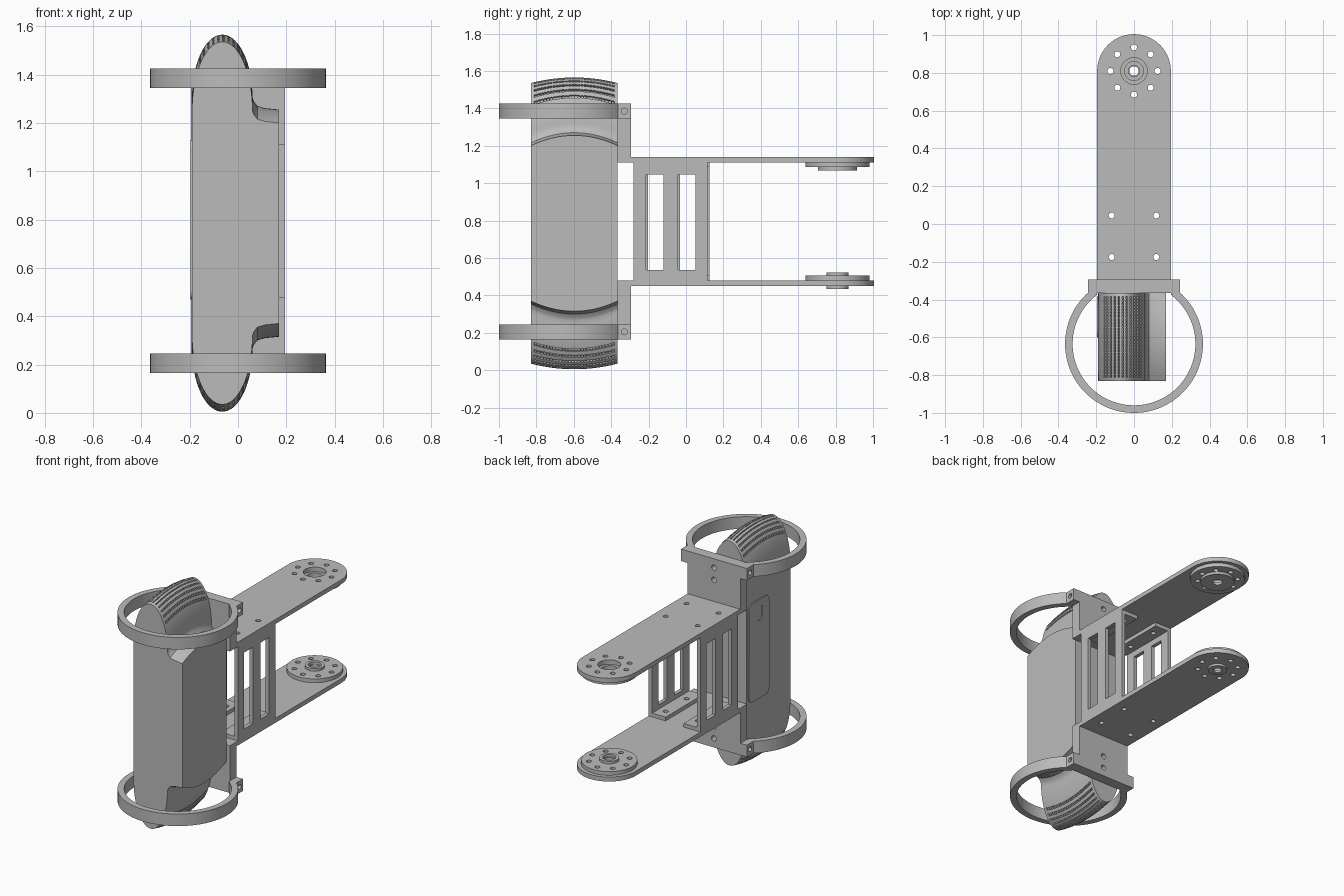
import bpy, bmesh
from math import sin, cos, pi, radians
from mathutils import Vector

cube = bpy.data.objects.get("Cube")
if cube:
    bpy.data.objects.remove(cube)

grey = bpy.data.materials.new("light_grey")
grey.use_nodes = True
grey.diffuse_color = (0.5, 0.5, 0.5, 1)
grey.node_tree.nodes["Principled BSDF"].inputs["Base Color"].default_value = (0.5, 0.5, 0.5, 1)

MID = 0.795          # height the brackets mirror about
HUB_Y = 0.81         # pivot position on the arms
RING_Y = -0.635      # centre of the clamp rings


def finish(name, bm, smooth=True):
    bmesh.ops.recalc_face_normals(bm, faces=bm.faces)
    mesh = bpy.data.meshes.new(name)
    bm.to_mesh(mesh)
    bm.free()
    mesh.materials.append(grey)
    ob = bpy.data.objects.new(name, mesh)
    bpy.context.collection.objects.link(ob)
    if smooth:
        activate(ob)
        bpy.ops.object.shade_smooth_by_angle(angle=radians(30))
    return ob


def activate(ob):
    bpy.ops.object.select_all(action='DESELECT')
    ob.select_set(True)
    bpy.context.view_layer.objects.active = ob


def add_prism(bm, outline, lo, hi, axis='Z'):
    """Extrude a flat outline along an axis."""
    place = {'X': lambda a, b, c: (c, a, b),
             'Y': lambda a, b, c: (a, c, b),
             'Z': lambda a, b, c: (a, b, c)}[axis]
    ends = [[bm.verts.new(place(a, b, c)) for a, b in outline] for c in (lo, hi)]
    for end in ends:
        bm.faces.new(end)
    n = len(outline)
    for i in range(n):
        j = (i + 1) % n
        bm.faces.new((ends[0][i], ends[0][j], ends[1][j], ends[1][i]))


def arc(cx, cy, r, start, end, n):
    angles = [radians(start + (end - start) * i / n) for i in range(n + 1)]
    return [(cx + r * cos(t), cy + r * sin(t)) for t in angles]


def circle(cx, cy, r, n=32):
    return arc(cx, cy, r, 0, 360, n)[:-1]


def rect(a0, a1, b0, b1):
    return [(a0, b0), (a1, b0), (a1, b1), (a0, b1)]


def rounded(a0, a1, b0, b1, r):
    corners = [(a1 - r, b1 - r), (a0 + r, b1 - r), (a0 + r, b0 + r), (a1 - r, b0 + r)]
    return [p for k, (a, b) in enumerate(corners)
            for p in arc(a, b, r, 90 * k, 90 * k + 90, 6)]


def prism(name, outline, lo, hi, axis='Z', cuts=()):
    """Make a solid prism, then cut it with (outline, lo, hi, axis) prisms."""
    bm = bmesh.new()
    add_prism(bm, outline, lo, hi, axis)
    ob = finish(name, bm, smooth=not cuts)
    if cuts:
        cutter_bm = bmesh.new()
        for cut in cuts:
            add_prism(cutter_bm, *cut)
        cutter = finish(name + "_cutter", cutter_bm, smooth=False)
        cutter.hide_render = True
        mod = ob.modifiers.new("holes", 'BOOLEAN')
        mod.operation, mod.solver, mod.object = 'DIFFERENCE', 'EXACT', cutter
        activate(ob)
        bpy.ops.object.modifier_apply(modifier=mod.name)
        bpy.data.objects.remove(cutter)
        activate(ob)
        bpy.ops.object.shade_smooth_by_angle(angle=radians(30))
    return ob


# Main body: side profile lofted across y with bulging ends and a vented grille
TIP_X, TIP_R, TIP_BASE, TIP_H, BODY_MID = -0.065, 0.125, 1.25, 0.285, 0.785
SEGS, SLICES, Y0, Y1 = 36, 28, -0.83, -0.365
upper = []                                   # x, z, bulge, vent flag
for i in range(SEGS + 1):
    t = pi - pi * i / SEGS
    vent = sin(t) > 0.62 and i % 2 == 0
    upper.append((TIP_X + TIP_R * cos(t), TIP_BASE + TIP_H * sin(t), 0.055 - 0.025 * sin(t), vent))
for x, z in [(0.065, 1.235), (0.08, 1.215), (0.11, 1.206), (0.17, 1.2)]:
    upper.append((x, z, 0.055, False))
lower = [(x, 2 * BODY_MID - z, -b, False) for x, z, b, v in reversed(upper)]
count = len(upper)
for i in range(count - 1):
    if upper[i][3]:
        k = count - 2 - i
        lower[k] = lower[k][:3] + (True,)
profile = upper + lower

bm = bmesh.new()
rows = []
for s in range(SLICES + 1):
    u = s / SLICES
    swell = 1 - (2 * u - 1) ** 2
    rows.append([bm.verts.new((x, Y0 + (Y1 - Y0) * u, z + b * swell)) for x, z, b, v in profile])
bm.faces.new(rows[0])
bm.faces.new(rows[-1])
vents = []
for s in range(SLICES):
    for i in range(len(profile)):
        j = (i + 1) % len(profile)
        face = bm.faces.new((rows[s][i], rows[s][j], rows[s + 1][j], rows[s + 1][i]))
        if profile[i][3] and 0 < s < SLICES - 1:
            vents.append(face)
bmesh.ops.recalc_face_normals(bm, faces=bm.faces)
bmesh.ops.inset_individual(bm, faces=vents, thickness=0.0025)
bmesh.ops.inset_individual(bm, faces=vents, thickness=0.0005, depth=-0.015)
finish("body", bm)

# Thin cover with a small window on the body side
prism("side_cover", rounded(-0.6, -0.385, 0.47, 1.13, 0.04), -0.196, -0.189, 'X',
      [(rounded(-0.53, -0.46, 0.99, 1.09, 0.03), -0.3, -0.192, 'X')])

# Parts repeated above and below
HOLE = 0.016
bolts = [circle(0.125 * cos(k * pi / 4), HUB_Y + 0.125 * sin(k * pi / 4), HOLE, 16) for k in range(8)]
mounts = [circle(x, y, HOLE, 16) for x in (-0.118, 0.118) for y in (-0.175, 0.045)]


def drill(outlines):
    return [(o, -1, 3, 'Z') for o in outlines]


for side, label in ((1, "upper"), (-1, "lower")):
    def span(a, b):
        return sorted((MID + side * a, MID + side * b))

    # Long arm with rounded end
    arm = [(-0.195, -0.3), (0.195, -0.3)] + arc(0, HUB_Y, 0.195, 0, 180, 40)
    bore = 0.07 if side > 0 else 0.035
    prism(label + "_arm", arm, *span(0.315, 0.345), 'Z',
          drill(bolts + mounts + [circle(0, HUB_Y, bore)]))

    # Pivot disc and hub rings
    prism(label + "_pivot_disc", circle(0, HUB_Y, 0.17, 64), *span(0.29, 0.315), 'Z',
          drill(bolts + [circle(0, HUB_Y, 0.05 if side > 0 else 0.035)]))
    prism(label + "_hub", circle(0, HUB_Y, 0.105 if side > 0 else 0.06, 48), *span(0.273, 0.29), 'Z',
          drill([circle(0, HUB_Y, 0.03 if side > 0 else 0.04)]))
    if side < 0:
        prism("lower_hub_cap", circle(0, HUB_Y, 0.06, 48), *span(0.345, 0.36), 'Z',
              drill([circle(0, HUB_Y, 0.025)]))

    # Upright bracket joining arm and ring
    prism(label + "_bracket", rect(-0.195, 0.195, -0.365, -0.295), *span(0.315, 0.63), 'Z',
          [(circle(0, MID + side * h, 0.018, 20), -1, 0, 'Y') for h in (0.49, 0.57)])

    # Open clamp ring and its bolted ears
    ring = (arc(0, RING_Y, 0.365, 130, 410, 72)
            + arc(0, RING_Y, 0.325, 412, 128, 72))
    prism(label + "_clamp_ring", ring, *span(0.55, 0.63))
    for x, ear in ((0.195, "left"), (-0.243, "right")):
        prism(f"{label}_{ear}_ear", rect(x, x + 0.048, -0.375, -0.295), *span(0.55, 0.63), 'Z',
              [(circle(-0.33, MID + side * 0.59, HOLE, 20), -1, 1, 'X')])

# Slotted channel frames between the arms
for s, label, shift in ((1, "left", 0), (-1, "right", 0.01)):
    lo, hi, t = MID - 0.315, MID + 0.315, 0.025
    channel = [(0.195, lo), (0.195, hi), (0.07, hi), (0.07, hi - t),
               (0.17, hi - t), (0.17, lo + t), (0.07, lo + t), (0.07, lo)]
    slots = [(rect(y + shift, y + shift + 0.093, 0.535, 1.045), 0.1 * s, 0.3 * s, 'X')
             for y in (-0.213, -0.043)]
    prism(label + "_channel", [(s * x, z) for x, z in channel],
          -0.28 + shift, 0.115 + shift, 'Y', slots + drill(mounts))
